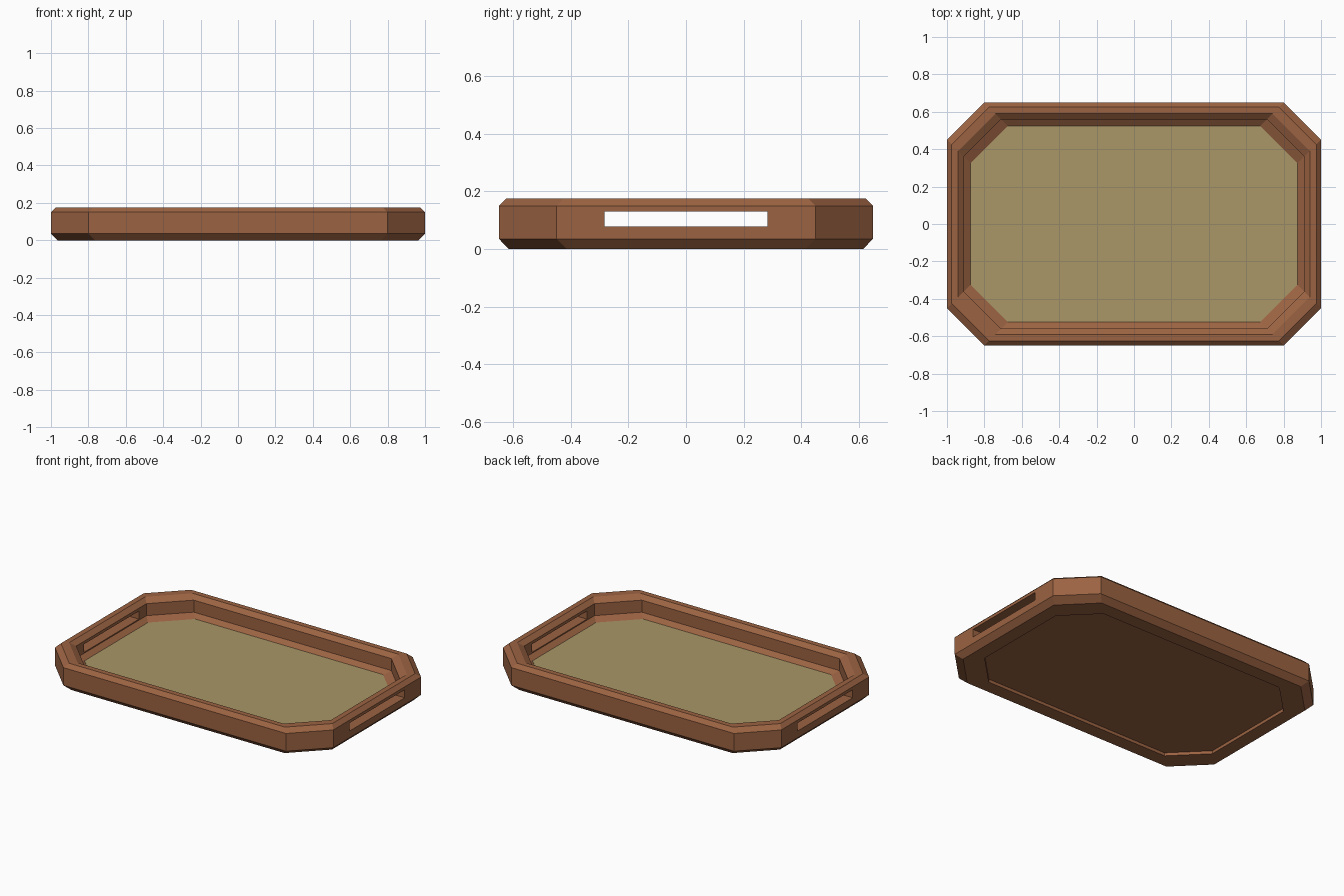
import bpy, bmesh

if "Cube" in bpy.data.objects:
    bpy.data.objects.remove(bpy.data.objects["Cube"])

HX, HY, CUT = 1.0, 0.65, 0.2


def material(name, rgb):
    m = bpy.data.materials.new(name)
    m.diffuse_color = (*rgb, 1)
    m.use_nodes = True
    m.node_tree.nodes["Principled BSDF"].inputs["Base Color"].default_value = m.diffuse_color
    return m


def octagon(d, z):
    # Cut-corner rectangle, drawn in by d
    x, y, c = HX - d, HY - d, CUT
    return [(x, y - c, z), (x - c, y, z), (c - x, y, z), (-x, y - c, z),
            (-x, c - y, z), (c - x, -y, z), (x - c, -y, z), (x, c - y, z)]


def loft(name, profile, mat):
    # Skin octagons through (inset, height) pairs and cap both ends
    bm = bmesh.new()
    rings = [[bm.verts.new(p) for p in octagon(d, z)] for d, z in profile]
    for a, b in zip(rings, rings[1:]):
        for i in range(8):
            j = (i + 1) % 8
            bm.faces.new((a[i], a[j], b[j], b[i]))
    bm.faces.new(rings[0][::-1])
    bm.faces.new(rings[-1])
    bmesh.ops.recalc_face_normals(bm, faces=bm.faces)
    mesh = bpy.data.meshes.new(name)
    bm.to_mesh(mesh)
    bm.free()
    mesh.materials.append(mat)
    ob = bpy.data.objects.new(name, mesh)
    bpy.context.collection.objects.link(ob)
    return ob


wood = material("wood", (0.33, 0.125, 0.055))
tan = material("tan_lining", (0.40, 0.31, 0.14))

# Tray body: recessed underside, bevelled rim, sunken floor
tray = loft("tray_body", [
    (0.125, 0.02), (0.125, 0.0), (0.035, 0.0), (0.0, 0.035), (0.0, 0.15),
    (0.025, 0.175), (0.06, 0.175), (0.09, 0.15), (0.09, 0.072),
    (0.125, 0.047)], wood)

# Handle slots through both short ends
bpy.ops.mesh.primitive_cube_add(size=1, location=(0, 0, 0.105))
cutter = bpy.context.object
cutter.name = "handle_slot_cutter"
cutter.scale = (2.4, 0.566, 0.052)
cutter.hide_render = True
mod = tray.modifiers.new("handle_slots", "BOOLEAN")
mod.operation = "DIFFERENCE"
mod.solver = "EXACT"
mod.object = cutter
bpy.context.view_layer.objects.active = tray
bpy.ops.object.modifier_apply(modifier=mod.name)
bpy.data.objects.remove(cutter)

# Floor lining
loft("floor_lining", [(0.125, 0.04), (0.125, 0.05)], tan)
